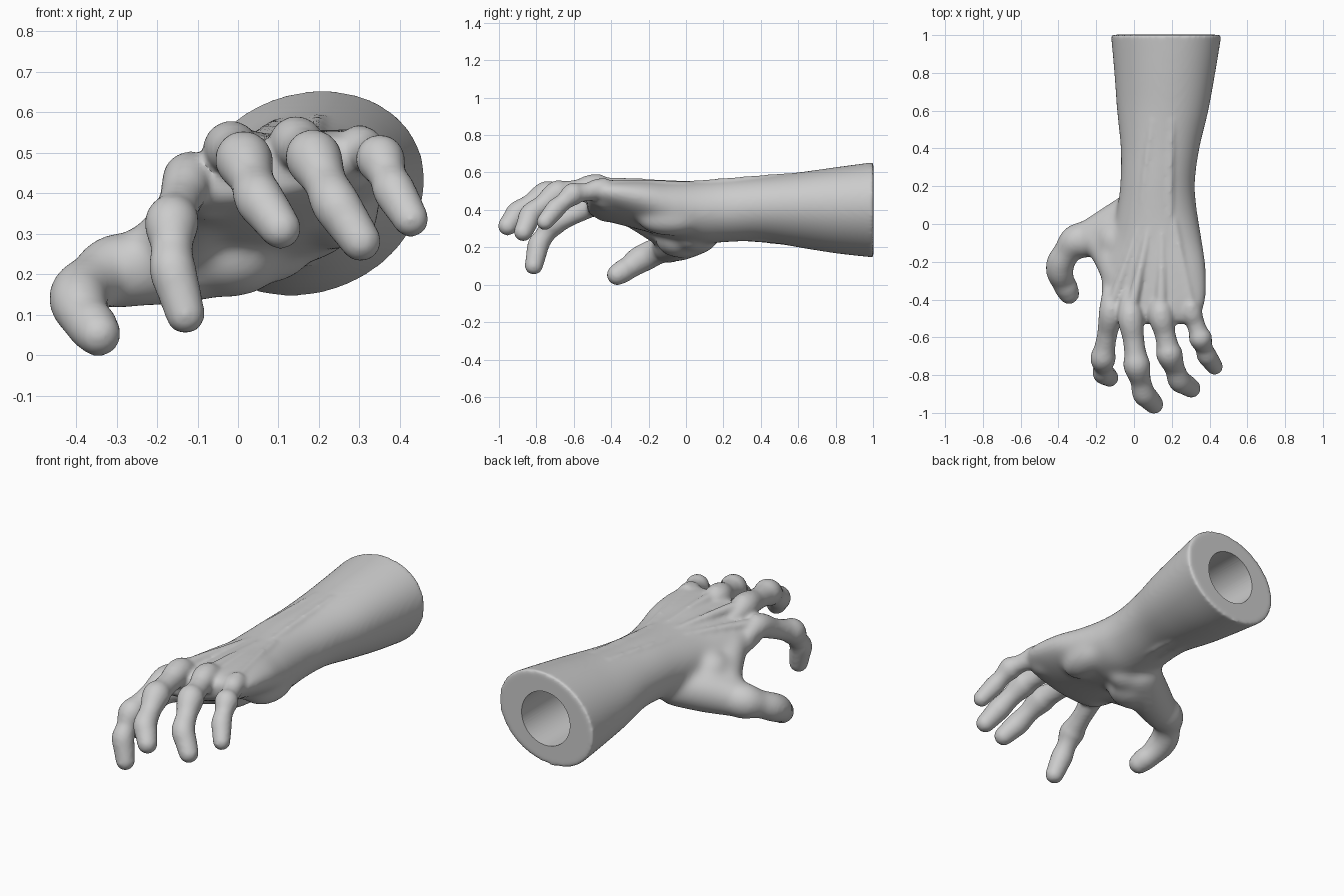
import bpy, bmesh, math
from mathutils import Vector

if "Cube" in bpy.data.objects:
    bpy.data.objects.remove(bpy.data.objects["Cube"])

bm = bmesh.new()


def spline(keys, n):
    """Catmull-Rom through tuples of any length, n steps per span."""
    out = []
    for i in range(len(keys) - 1):
        a, b = keys[max(i - 1, 0)], keys[i]
        c, d = keys[i + 1], keys[min(i + 2, len(keys) - 1)]
        for s in range(n):
            t = s / n
            out.append(tuple(0.5 * (2 * q + (r - p) * t + (2 * p - 5 * q + 4 * r - u) * t * t
                                    + (3 * q - p - 3 * r + u) * t ** 3)
                             for p, q, r, u in zip(a, b, c, d)))
    return out + [tuple(keys[-1])]


def skin(rings):
    """Closed tube through rings of points."""
    vs = [[bm.verts.new(p) for p in ring] for ring in rings]
    n = len(vs[0])
    for a, b in zip(vs, vs[1:]):
        for i in range(n):
            j = (i + 1) % n
            bm.faces.new((a[i], a[j], b[j], b[i]))
    bm.faces.new(vs[0][::-1])
    bm.faces.new(vs[-1])


def ball(c, r, scale=(1, 1, 1)):
    res = bmesh.ops.create_icosphere(bm, subdivisions=3, radius=r)
    for v in res["verts"]:
        v.co = Vector(c) + Vector([v.co[k] * scale[k] for k in range(3)])


def tube(keys, n=8, sides=20):
    """Round limb through (x, y, z, radius) keys with ball ends."""
    pts = spline(keys, n)
    rings = []
    for i, p in enumerate(pts):
        t = Vector(pts[min(i + 1, len(pts) - 1)][:3]) - Vector(pts[max(i - 1, 0)][:3])
        t.normalize()
        u = t.cross(Vector((1, 0.1, 0.2))).normalized()
        w = t.cross(u)
        rings.append([Vector(p[:3]) + p[3] * (math.cos(k * math.tau / sides) * u
                      + math.sin(k * math.tau / sides) * w) for k in range(sides)])
    skin(rings)
    for p in (pts[0], pts[-1]):
        ball(p[:3], p[3])


def fuse(obj, voxel, smooth):
    """Merge overlapping parts into one soft skin."""
    rm = obj.modifiers.new("fuse", "REMESH")
    rm.mode, rm.voxel_size = "VOXEL", voxel
    sm = obj.modifiers.new("soften", "SMOOTH")
    sm.factor, sm.iterations = .5, smooth
    bpy.context.view_layer.objects.active = obj
    for name in ("fuse", "soften"):
        bpy.ops.object.modifier_apply(modifier=name)


def flush(obj):
    """Move the working bmesh into the object."""
    bmesh.ops.recalc_face_normals(bm, faces=bm.faces)
    bm.to_mesh(obj.data)


hand = bpy.data.objects.new("hand_and_forearm", bpy.data.meshes.new("hand_and_forearm"))
bpy.context.collection.objects.link(hand)
hand.select_set(True)

# forearm and palm sections: y, centre x, centre z, half width, half height, tilt
sections = [
    (1.09, .172, .400, .310, .256, .38), (.99, .170, .400, .299, .246, .38),
    (.8, .163, .398, .274, .224, .36),
    (.6, .152, .400, .247, .196, .30), (.4, .138, .406, .211, .172, .20),
    (.22, .125, .398, .199, .170, .14), (.08, .122, .390, .212, .168, .14),
    (-.08, .122, .400, .240, .150, .18), (-.22, .112, .422, .274, .126, .21),
    (-.38, .103, .442, .287, .100, .21), (-.47, .100, .453, .268, .082, .21),
    (-.53, .100, .456, .240, .055, .21)]
rings = []
for y, cx, cz, rx, rz, tilt in spline(sections, 6):
    ring = []
    for k in range(48):
        a = -k * math.tau / 48
        px, pz = rx * math.cos(a), rz * math.sin(a)
        ring.append((cx + px * math.cos(tilt) - pz * math.sin(tilt), y,
                     cz + px * math.sin(tilt) + pz * math.cos(tilt)))
    rings.append(ring)
skin(rings)

# thumb base, web and heel of the hand
tube([(.01, .07, .275, .11), (-.12, -.02, .245, .115), (-.235, -.075, .218, .100),
      (-.300, -.098, .205, .090)])
tube([(-.20, -.09, .26, .08), (-.14, -.15, .31, .09), (-.09, -.27, .38, .085)])
ball((-.10, -.09, .32), .105, (1, 1.1, 1.1))
ball((-.02, -.03, .245), .105, (1.3, 1.3, .98))
ball((.245, -.08, .35), .09, (1.15, 2.0, 1.0))
ball((.07, .03, .24), .07, (1.5, 1.2, .9))
for x, z in [(-.08, .385), (.03, .412), (.15, .432), (.26, .45)]:
    ball((x, -.42, z), .060, (1.1, 1.3, .9))
flush(hand)
fuse(hand, .013, 26)

# cut the arm end flat
bm.clear()
bm.from_mesh(hand.data)
bmesh.ops.bisect_plane(bm, geom=bm.verts[:] + bm.edges[:] + bm.faces[:],
                       plane_co=(0, 1.002, 0), plane_no=(0, 1, 0), clear_outer=True)
bmesh.ops.holes_fill(bm, edges=[e for e in bm.edges if e.is_boundary])

# fingers: knuckle, middle joint, end joint, tip, and thickness
fingers = [
    ((-.120, -.46, .438), (-.165, -.715, .325), (-.162, -.788, .215), (-.130, -.814, .102), 1.02),
    ((-.018, -.49, .510), (.015, -.750, .483), (.052, -.897, .387), (.105, -.954, .314), 1.08),
    ((.143, -.48, .523), (.187, -.690, .488), (.240, -.828, .377), (.303, -.870, .282), 1.06),
    ((.300, -.45, .508), (.352, -.605, .485), (.385, -.695, .408), (.427, -.755, .336), .93)]
for a, b, c, d, k in fingers:
    a, b, c, d = map(Vector, (a, b, c, d))
    path = [(a + Vector((0, .12, -.035)), .045), (a, .064), (a.lerp(b, .45), .053),
            (a.lerp(b, .75), .055), (a.lerp(b, .95), .066), (b.lerp(c, .15), .063),
            (b.lerp(c, .55), .051), (c, .057), (c.lerp(d, .5), .053), (d, .048)]
    tube([(*p, r * k) for p, r in path])
    ball(a + Vector((0, .01, .016)), .050 * k)

# tendons fanning over the back of the hand
for (x0, z0), (a, *_) in zip([(.04, .515), (.09, .528), (.15, .535), (.21, .535)], fingers):
    p, q = Vector((x0, .02, z0)), Vector(a) + Vector((0, .02, .018))
    m = p.lerp(q, .55) + Vector((0, 0, .006))
    tube([(*p, .018), (*m, .024), (*q, .034)])

# thumb, swelling at both joints
tube([(-.17, -.045, .232, .095), (-.250, -.075, .215, .093), (-.310, -.098, .205, .090),
      (-.355, -.150, .182, .073), (-.388, -.205, .155, .074), (-.392, -.255, .128, .072),
      (-.376, -.305, .092, .062), (-.358, -.340, .070, .062), (-.345, -.368, .053, .056)])

# wrist tendons under and over the forearm
tube([(.10, .62, .232, .03), (.09, .3, .258, .026), (.07, .1, .25, .03)])
tube([(.17, .62, .234, .028), (.16, .3, .258, .024), (.15, .1, .26, .03)])
tube([(.10, .55, .567, .02), (.06, .25, .540, .022), (.04, .02, .515, .02)])
tube([(.20, .55, .578, .02), (.19, .25, .552, .022), (.19, .02, .535, .02)])
flush(hand)
bm.free()
fuse(hand, .0105, 8)

# round hollow in the cut end of the forearm
bpy.ops.mesh.primitive_cylinder_add(vertices=64, radius=.15, depth=.7,
                                    location=(.17, .85, .40), rotation=(math.pi / 2, 0, 0))
bore = bpy.context.object
bore.name = "bore_cutter"
bore.hide_render = True
bo = hand.modifiers.new("hollow", "BOOLEAN")
bo.operation, bo.object = "DIFFERENCE", bore
bpy.ops.object.select_all(action="DESELECT")
hand.select_set(True)
bpy.context.view_layer.objects.active = hand
bpy.ops.object.modifier_apply(modifier="hollow")
bpy.data.objects.remove(bore)
bpy.ops.object.shade_smooth_by_angle(angle=math.radians(60))
